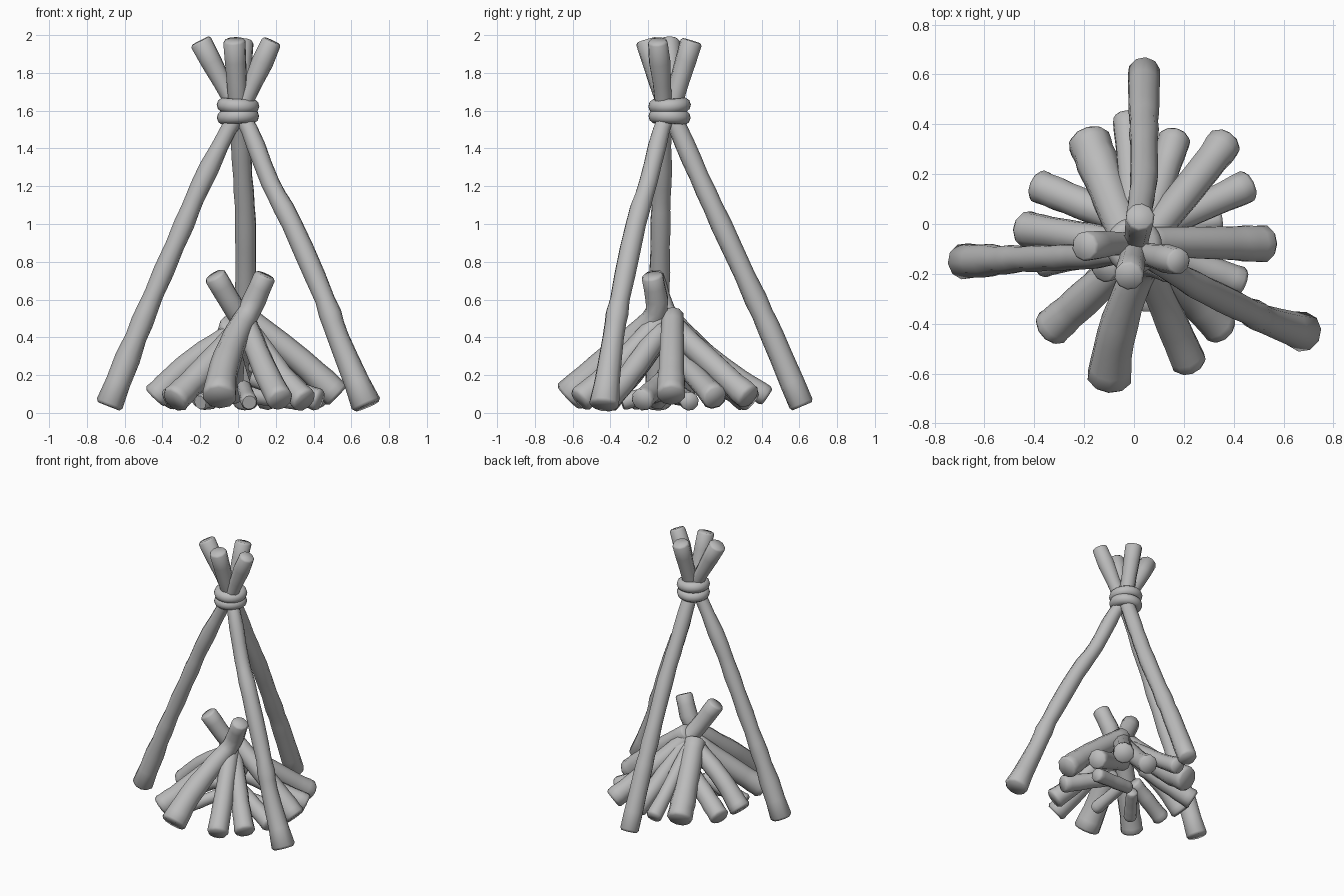
import bpy, bmesh, math, random
from mathutils import Vector

if "Cube" in bpy.data.objects:
    bpy.data.objects.remove(bpy.data.objects["Cube"])

random.seed(7)

grey = bpy.data.materials.new("ash_grey")
grey.diffuse_color = (0.5, 0.5, 0.5, 1)
grey.use_nodes = True
grey.node_tree.nodes["Principled BSDF"].inputs["Base Color"].default_value = grey.diffuse_color


def finish(ob, angle=65):
    ob.data.materials.append(grey)
    bpy.ops.object.select_all(action='DESELECT')
    ob.select_set(True)
    bpy.context.view_layer.objects.active = ob
    bpy.ops.object.shade_smooth_by_angle(angle=math.radians(angle))


def smooth_path(points, steps):
    """Catmull-Rom curve through the points."""
    p = [Vector(q) for q in points]
    p = [2 * p[0] - p[1]] + p + [2 * p[-1] - p[-2]]
    out = []
    for i in range(1, len(p) - 2):
        a, b, c, d = p[i - 1:i + 3]
        for s in range(steps):
            t = s / steps
            out.append(0.5 * (2 * b + (c - a) * t + (2 * a - 5 * b + 4 * c - d) * t ** 2
                              + (3 * b - a - 3 * c + d) * t ** 3))
    return out + [p[-2]]


def log(name, points, radii, steps=4, bump=0.04, sides=10):
    """Knobbly branch swept along a path, radii spread along it, softly rounded ends."""
    path = smooth_path(points, steps)
    n = len(path)
    rings = []
    for i, c in enumerate(path):
        tan = (path[min(i + 1, n - 1)] - path[max(i - 1, 0)]).normalized()
        f = i / (n - 1) * (len(radii) - 1)
        k = min(int(f), len(radii) - 2)
        r = radii[k] + (radii[k + 1] - radii[k]) * (f - k)
        r *= 1 + random.uniform(-bump, bump)
        if i == 0:
            rings += [(c, tan, r * 0.84), (c + tan * 0.016, tan, r)]
        elif i == n - 1:
            rings += [(c - tan * 0.012, tan, r), (c, tan, r * 0.84)]
        else:
            rings.append((c, tan, r))
    bm = bmesh.new()
    loops = []
    side = rings[0][1].orthogonal().normalized()
    for c, tan, r in rings:
        side = (side - tan * side.dot(tan)).normalized()
        up = tan.cross(side)
        loop = []
        for k in range(sides):
            a = 2 * math.pi * k / sides
            loop.append(bm.verts.new(c + r * (math.cos(a) * side + math.sin(a) * up)))
        loops.append(loop)
    for lo, hi in zip(loops, loops[1:]):
        for k in range(sides):
            j = (k + 1) % sides
            bm.faces.new((lo[k], lo[j], hi[j], hi[k]))
    bm.faces.new(loops[0][::-1])
    bm.faces.new(loops[-1])
    bmesh.ops.recalc_face_normals(bm, faces=bm.faces)
    me = bpy.data.meshes.new(name)
    bm.to_mesh(me)
    bm.free()
    ob = bpy.data.objects.new(name, me)
    bpy.context.collection.objects.link(ob)
    finish(ob)


# Tripod poles, foot to crossing to tip
pole_radii = [.076, .062, .056, .056, .054, .046, .046, .058]
log("tripod_pole_left", [(-.685, -.15, .035), (-.54, -.145, .4), (-.445, -.14, .63), (-.285, -.135, 1.0),
                         (-.2, -.13, 1.2), (-.05, -.12, 1.5), (.035, -.12, 1.65), (.18, -.15, 1.97)],
    pole_radii, 3, .09)
log("tripod_pole_right", [(.683, -.435, .035), (.53, -.385, .4), (.46, -.35, .6), (.285, -.265, 1.0),
                          (.17, -.2, 1.22), (.06, -.13, 1.5), (-.03, -.08, 1.65), (-.2, -.09, 1.97)],
    pole_radii, 3, .09)
log("tripod_pole_back", [(.04, .615, .035), (.04, .46, .4), (.04, .37, .6), (.04, .185, 1.0),
                         (.025, .07, 1.25), (.01, -.04, 1.5), (0, -.11, 1.65), (-.02, -.21, 1.975)],
    [.068, .06, .058, .056, .054, .05, .05, .06], 3, .06)
# Short stick wedged into the binding
log("short_top_stick", [(.0, -.10, 1.53), (.01, -.06, 1.67), (.025, .03, 1.97)], [.044, .058], 3, .03)

# Rope binding of two wraps
for i, (z, r, tilt) in enumerate([(1.627, .073, .05), (1.567, .072, -.05)]):
    bpy.ops.mesh.primitive_torus_add(major_radius=r, minor_radius=.04, major_segments=28,
                                     minor_segments=10, location=(0, -.087, z),
                                     rotation=(tilt, tilt, 0))
    wrap = bpy.context.object
    wrap.name = f"rope_wrap_{i + 1}"
    finish(wrap, 80)

# Two long logs crossing above the fire
log("crossing_log_front", [(-.10, -.625, .08), (-.075, -.46, .235), (-.01, -.26, .41),
                           (.06, -.155, .54), (.145, -.18, .73)], [.088, .08, .07, .062, .06], 3)
log("crossing_log_back", [(.37, .335, .08), (.25, .18, .22), (.03, -.08, .48), (-.125, -.18, .73)],
    [.072, .066, .06, .058])

# Steep logs leaning together: foot x, y, z, radius, top x, y, z, lift of the middle
steep = [
    (.225, -.565, .065, .074, .03, -.12, .50, -.02),
    (.355, -.425, .06, .07, .05, -.12, .45, -.02),
    (.53, -.08, .09, .078, .03, -.07, .52, .015),
    (-.185, .345, .075, .09, -.02, -.08, .47, -.02),
    (-.44, -.02, .08, .072, -.02, -.08, .43, .03),
    (-.34, -.425, .065, .078, .0, -.12, .43, -.01),
    (.165, .35, .06, .066, .04, -.06, .45, -.02),
    (-.03, .43, .085, .058, .0, -.04, .43, -.01),
]
for i, (x, y, z, r, tx, ty, tz, lift) in enumerate(steep):
    mid = (x * .6 + tx * .4, y * .6 + ty * .4, z * .6 + tz * .4 + lift)
    log(f"leaning_log_{i + 1}", [(x, y, z), mid, (tx, ty, tz)], [r, r * .8], 5)

# Low logs lying around the bottom
low = [
    (.46, .155, .08, .066, .08, -.02, .27),
    (.435, -.235, .065, .06, .08, -.1, .19),
    (-.39, .155, .075, .07, -.06, .02, .27),
    (-.38, -.16, .065, .058, -.08, -.1, .21),
    (.35, .02, .06, .05, .02, -.03, .1),
    (.06, -.34, .055, .045, .03, -.07, .14),
    (-.2, -.28, .055, .045, -.05, -.08, .12),
]
for i, (x, y, z, r, tx, ty, tz) in enumerate(low):
    log(f"low_log_{i + 1}", [(x, y, z), ((x + tx) / 2, (y + ty) / 2, (z + tz) / 2), (tx, ty, tz)],
        [r, r * .85], 4)
